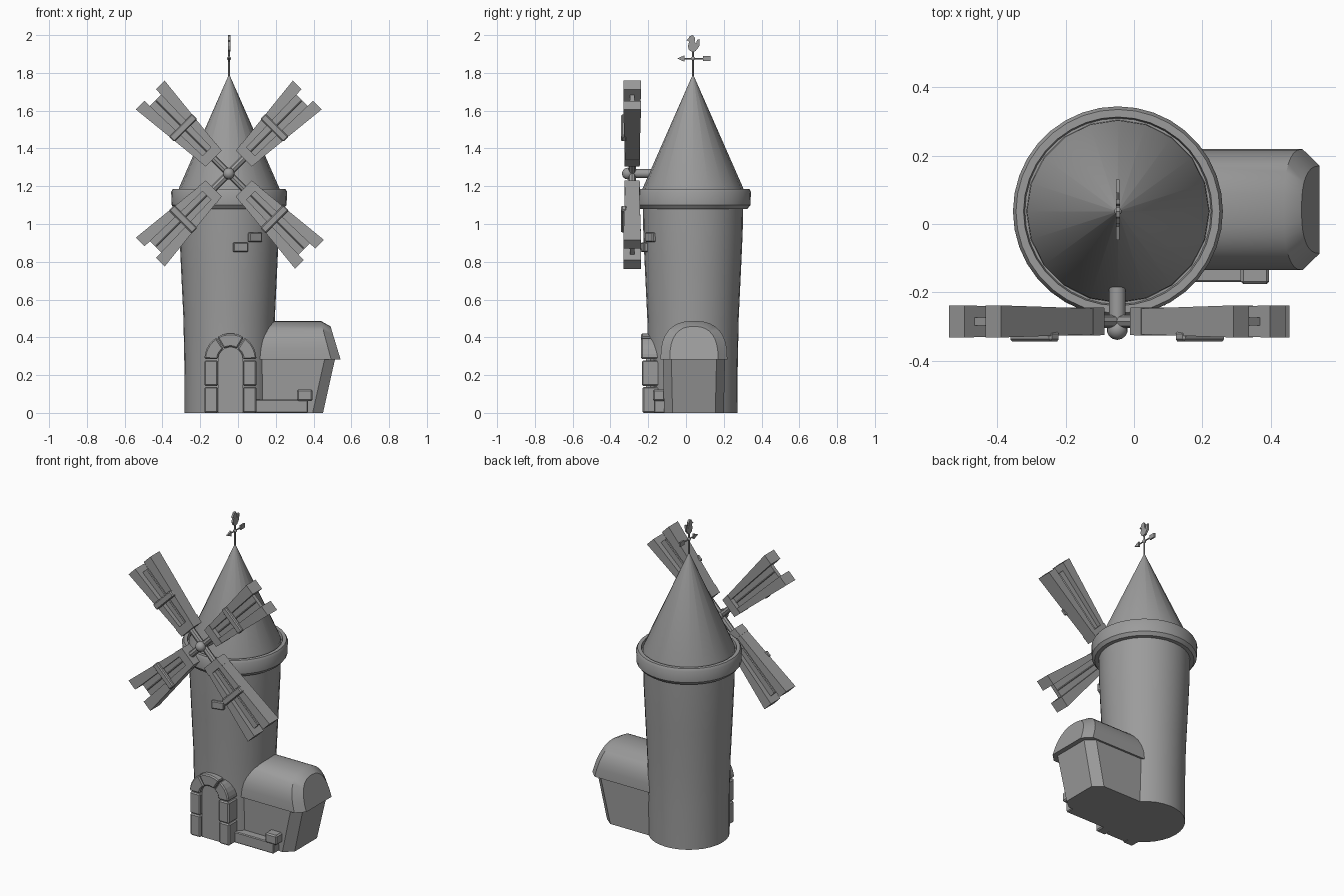
import bpy, bmesh, math
from mathutils import Matrix, Vector

if "Cube" in bpy.data.objects:
    bpy.data.objects.remove(bpy.data.objects["Cube"])

stone = bpy.data.materials.new("plain_grey")
stone.use_nodes = True
GREY = (0.33, 0.33, 0.33, 1)
stone.diffuse_color = GREY
stone.node_tree.nodes["Principled BSDF"].inputs["Base Color"].default_value = GREY

CX, CY = -0.047, 0.037      # tower axis
HUB = Vector((-0.049, -0.285, 1.267))


def finish(name, bm, smooth=False, bevel=0):
    bmesh.ops.recalc_face_normals(bm, faces=bm.faces)
    mesh = bpy.data.meshes.new(name)
    bm.to_mesh(mesh)
    bm.free()
    mesh.materials.append(stone)
    ob = bpy.data.objects.new(name, mesh)
    bpy.context.collection.objects.link(ob)
    if bevel:
        mod = ob.modifiers.new("Bevel", "BEVEL")
        mod.width, mod.segments = bevel, 1
    if smooth:
        bpy.ops.object.select_all(action="DESELECT")
        ob.select_set(True)
        bpy.context.view_layer.objects.active = ob
        bpy.ops.object.shade_smooth_by_angle(angle=math.radians(35))
    return ob


def loft(name, rings, **style):
    """Skin matching closed rings of points and cap both ends."""
    bm = bmesh.new()
    rows = [[bm.verts.new(p) for p in ring] for ring in rings]
    n = len(rows[0])
    for a, b in zip(rows, rows[1:]):
        for i in range(n):
            j = (i + 1) % n
            bm.faces.new((a[i], a[j], b[j], b[i]))
    bm.faces.new(rows[0])
    bm.faces.new(rows[-1])
    return finish(name, bm, **style)


def lathe(name, profile, sides):
    rings = [[(CX + r * math.cos(math.tau * i / sides), CY + r * math.sin(math.tau * i / sides), z)
              for i in range(sides)] for r, z in profile]
    return loft(name, rings, smooth=True)


def slab(name, x0, x1, y0, y1, z0, z1, bevel=0):
    return loft(name, [[(x, y0, z0), (x, y1, z0), (x, y1, z1), (x, y0, z1)] for x in (x0, x1)],
                bevel=bevel)


def prism_y(name, outline, y0, y1, bevel=0):
    return loft(name, [[(x, y, z) for x, z in outline] for y in (y0, y1)], bevel=bevel)


def prism_x(name, outline, x0, x1):
    return loft(name, [[(x, y, z) for y, z in outline] for x in (x0, x1)])


def rod(name, a, b, radius, sides=8):
    a, b = Vector(a), Vector(b)
    bm = bmesh.new()
    turn = (b - a).to_track_quat("Z", "Y").to_matrix().to_4x4()
    bmesh.ops.create_cone(bm, cap_ends=True, segments=sides, radius1=radius, radius2=radius,
                          depth=(b - a).length, matrix=Matrix.Translation((a + b) / 2) @ turn)
    return finish(name, bm, smooth=True)


def ball(name, centre, radius):
    bm = bmesh.new()
    bmesh.ops.create_uvsphere(bm, u_segments=14, v_segments=8, radius=radius,
                              matrix=Matrix.Translation(centre))
    return finish(name, bm, smooth=True)


# Tower, parapet ring and conical roof
lathe("tower", [(0.236, 0), (0.237, 0.25), (0.242, 0.5), (0.254, 0.75), (0.263, 0.95), (0.266, 1.1)], 32)
lathe("parapet_ring", [(0.25, 1.078), (0.288, 1.08), (0.304, 1.1), (0.307, 1.17), (0.298, 1.186),
                       (0.276, 1.186), (0.272, 1.165), (0.2, 1.165)], 36)
lathe("cone_roof", [(0.268, 1.16), (0.266, 1.19), (0.004, 1.785)], 20)

# Weather vane
rod("vane_pole", (CX, CY, 1.76), (CX, CY, 1.92), 0.005)
rod("vane_arrow_shaft", (CX, -0.03, 1.876), (CX, 0.11, 1.876), 0.004)
ball("vane_ball", (CX, CY, 1.876), 0.011)
prism_x("vane_arrow_head", [(-0.047, 1.876), (-0.008, 1.893), (-0.008, 1.859)], CX - 0.005, CX + 0.005)
prism_x("vane_arrow_tail", [(0.09, 1.862), (0.13, 1.862), (0.13, 1.89), (0.09, 1.89)],
        CX - 0.005, CX + 0.005)
prism_x("vane_bird", [(0.03, 1.912), (0.05, 1.915), (0.07, 1.94), (0.073, 1.978), (0.058, 1.975),
                      (0.053, 1.952), (0.046, 1.966), (0.048, 1.985), (0.036, 2.0), (0.02, 1.995),
                      (0.014, 1.983), (0.002, 1.972), (0.017, 1.966), (0.01, 1.942), (0.015, 1.922)],
        CX - 0.006, CX + 0.006)


# One sail lies along +x around the origin, then turns about the hub
def sail_beam(name, u0, u1, v0, v1, d0, d1):
    return loft(name, [[(u, s * d, v[k]) for s, k in ((-1, 0), (1, 0), (1, 1), (-1, 1))]
                       for u, v, d in ((u0, v0, d0), (u1, v1, d1))])


for index in range(4):
    angle = math.radians(45 + 90 * index)
    reach = 0.605 if index == 3 else 0.588
    parts = [
        sail_beam("sail_panel", 0.13, reach - 0.04, (-0.04, 0.04), (-0.06, 0.06), 0.012, 0.012),
        sail_beam("sail_inner_band", 0.112, 0.165, (-0.06, 0.06), (-0.066, 0.066), 0.04, 0.041),
        rod("sail_spar", (0, 0, 0), (0.15, 0, 0), 0.019),
        rod("sail_rib", (0.15, 0, 0), (reach - 0.045, 0, 0), 0.016, 4),
        slab("sail_crossbar", 0.322, 0.362, -0.058, -0.03, -0.086, 0.086, bevel=0.006),
    ]
    for side in (-1, 1):
        inner, outer = [(side * a, side * b) for a, b in ((0.03, 0.06), (0.043, 0.108))]
        parts.append(sail_beam("sail_rail", 0.125, reach, inner, outer, 0.037, 0.047))
    turn = Matrix.Translation(HUB) @ Matrix.Rotation(-angle, 4, "Y")
    for part in parts:
        part.matrix_world = turn

# Hub and axle
rod("axle", (HUB.x, -0.3, HUB.z), (HUB.x, -0.12, HUB.z), 0.024, 12)
ball("hub", (HUB.x, -0.308, HUB.z), 0.031)

# Door with stone surround
DX, SPRING, R_IN, R_OUT = -0.04, 0.283, 0.066, 0.138


def arc(radius, start, end, steps):
    return [(DX + radius * math.cos(math.radians(start + (end - start) * i / steps)),
             SPRING + radius * math.sin(math.radians(start + (end - start) * i / steps)))
            for i in range(steps + 1)]


prism_y("door", [(DX - R_IN, 0), (DX + R_IN, 0)] + arc(R_IN, 0, 180, 12), -0.212, -0.1)
for a0, a1 in ((1, 57), (59, 121), (123, 179)):
    prism_y("arch_stone", arc(R_OUT, a0, a1, 5) + arc(R_IN, a1, a0, 5), -0.238, -0.1, bevel=0.007)
for side in (-1, 1):
    for z0, z1, front in ((0, 0.138, -0.23), (0.142, 0.278, -0.234)):
        xs = sorted((DX + side * R_IN, DX + side * R_OUT))
        slab("jamb_stone", *xs, front, -0.1, z0, z1, bevel=0.007)

# Loose bricks standing out of the tower wall
for x, z in ((0.015, 0.877), (0.093, 0.93)):
    brick = slab("wall_brick", -0.04, 0.04, -0.275, -0.22, -0.025, 0.025, bevel=0.005)
    lean = math.asin((x - CX) / 0.27)
    brick.matrix_world = Matrix.Translation((CX, CY, z)) @ Matrix.Rotation(lean, 4, "Z")

# Low wall and end block beside the door
slab("low_wall", 0.08, 0.37, -0.17, -0.1, 0, 0.07, bevel=0.005)
slab("low_wall_block", 0.312, 0.395, -0.176, -0.11, 0.062, 0.124, bevel=0.008)

# Side house: flaring walls with chamfered corners
HY = 0.042
walls = []
for z, end, half in ((0, 0.45, 0.158), (0.3, 0.517, 0.165)):
    walls.append([(0, HY - half, z), (end - 0.055, HY - half, z), (end, HY - half + 0.045, z),
                  (end, HY + half - 0.045, z), (end - 0.055, HY + half, z), (0, HY + half, z)])
loft("house_walls", walls)

# Side house: arched roof with a hipped end
roof = []
for x, lean, half, height in ((0, 0, 0.177, 0.204), (0.493, 0.055, 0.177, 0.204), (0.543, 0.053, 0.128, 0.175)):
    ring = []
    for i in range(17):
        t = math.pi * i / 16
        c, s = math.cos(t), max(math.sin(t), 0)
        rise = s ** 0.8
        ring.append((x - lean * rise, HY + half * math.copysign(abs(c) ** 0.8, c), 0.283 + height * rise))
    roof.append(ring)
loft("house_roof", roof, smooth=True)
